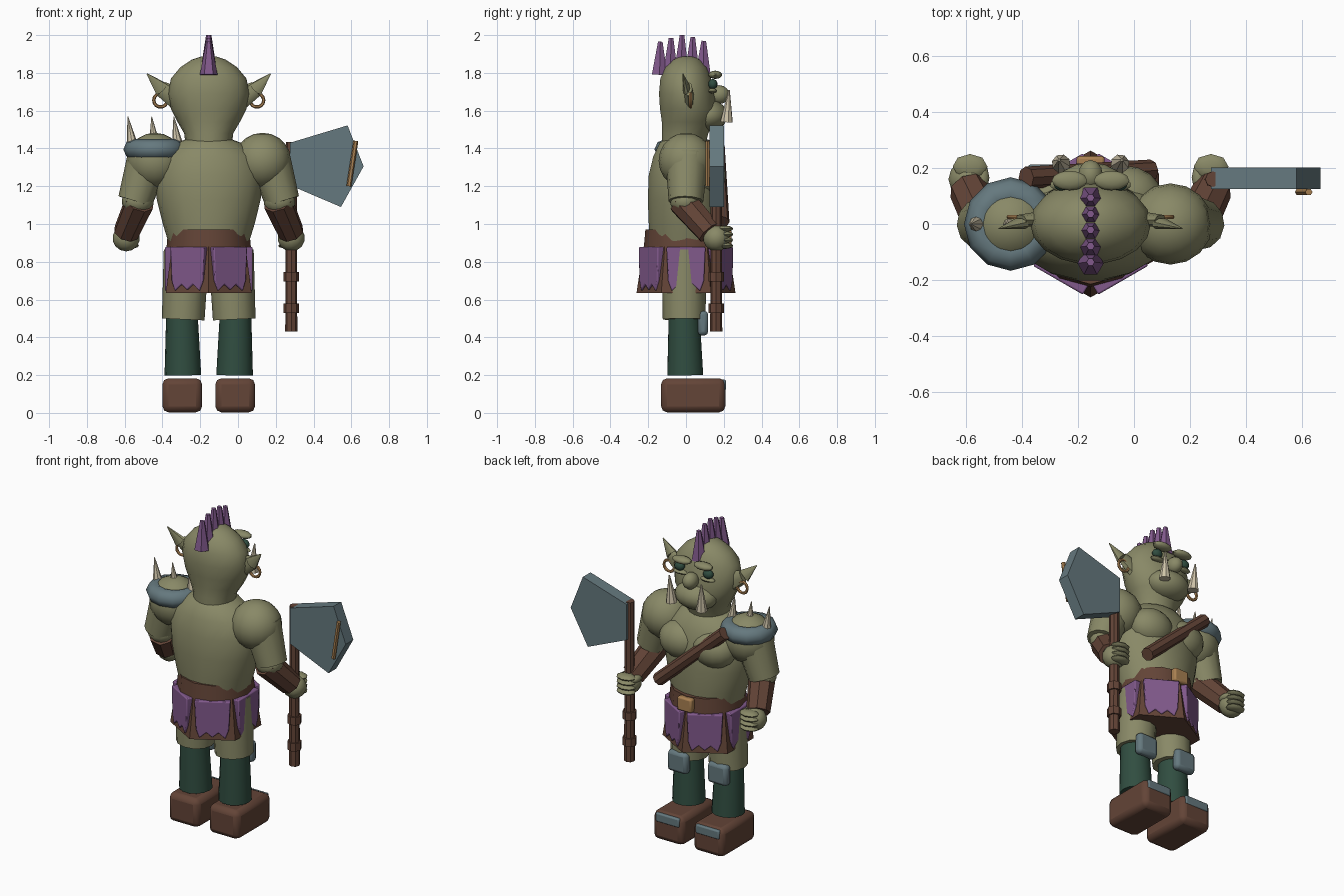
import bpy, bmesh, math
from mathutils import Vector, Matrix

if "Cube" in bpy.data.objects:
    bpy.data.objects.remove(bpy.data.objects["Cube"])

CX = -0.155  # body centre line


def mat(name, rgb):
    m = bpy.data.materials.new(name)
    m.diffuse_color = (*rgb, 1)
    m.use_nodes = True
    m.node_tree.nodes["Principled BSDF"].inputs["Base Color"].default_value = m.diffuse_color
    return m


SKIN = mat("olive_skin", (0.25, 0.25, 0.135))
BROWN = mat("brown_leather", (0.125, 0.058, 0.038))
PURPLE = mat("purple", (0.22, 0.10, 0.26))
GREEN = mat("dark_green", (0.03, 0.075, 0.052))
STEEL = mat("steel", (0.13, 0.19, 0.21))
GOLD = mat("gold", (0.40, 0.22, 0.085))
BONE = mat("bone", (0.62, 0.55, 0.40))


def finish(bm, name, material, smooth=None, bevel=0):
    bmesh.ops.recalc_face_normals(bm, faces=bm.faces)
    me = bpy.data.meshes.new(name)
    bm.to_mesh(me)
    bm.free()
    me.materials.append(material)
    ob = bpy.data.objects.new(name, me)
    bpy.context.collection.objects.link(ob)
    if bevel:
        b = ob.modifiers.new("bevel", "BEVEL")
        b.width, b.segments = bevel, 2
    if smooth:
        bpy.ops.object.select_all(action="DESELECT")
        ob.select_set(True)
        bpy.context.view_layer.objects.active = ob
        bpy.ops.object.shade_smooth_by_angle(angle=math.radians(smooth))
    return ob


def ball(name, c, r, material, n=16):
    bm = bmesh.new()
    bmesh.ops.create_uvsphere(bm, u_segments=n, v_segments=max(6, n * 5 // 8), radius=1,
                              matrix=Matrix.Translation(c) @ Matrix.Diagonal((*r, 1)))
    return finish(bm, name, material, 50)


def box(name, c, size, material, bevel=0.0, rot=Matrix()):
    bm = bmesh.new()
    bmesh.ops.create_cube(bm, size=1, matrix=Matrix.Translation(c) @ rot @ Matrix.Diagonal((*size, 1)))
    return finish(bm, name, material, 40 if bevel else None, bevel)


def rod(name, a, b, r1, r2, material, n=10, smooth=40, flat_y=1.0, turn=0.0):
    """Tapered cylinder from a to b."""
    a, b = Vector(a), Vector(b)
    d = b - a
    rot = Matrix() if abs(d.x) + abs(d.y) < 1e-6 else d.to_track_quat("Z", "Y").to_matrix().to_4x4()
    m = (Matrix.Translation((a + b) / 2) @ Matrix.Diagonal((1, flat_y, 1, 1)) @ rot
         @ Matrix.Rotation(turn, 4, "Z"))
    bm = bmesh.new()
    bmesh.ops.create_cone(bm, cap_ends=True, segments=n, radius1=r1, radius2=r2, depth=d.length, matrix=m)
    return finish(bm, name, material, smooth)


def loft(name, rings, material, n=18):
    """Stacked ellipses: (z, half width, back y, front y)."""
    bm = bmesh.new()
    loops = []
    for z, rx, y0, y1 in rings:
        loops.append([bm.verts.new((CX + rx * math.cos(t), (y0 + y1) / 2 + (y1 - y0) / 2 * math.sin(t), z))
                      for t in (2 * math.pi * i / n for i in range(n))])
    for lo, hi in zip(loops, loops[1:]):
        for i in range(n):
            bm.faces.new((lo[i], lo[(i + 1) % n], hi[(i + 1) % n], hi[i]))
    bm.faces.new(loops[0])
    bm.faces.new(loops[-1])
    return finish(bm, name, material, 50)


def plate(name, pts, depth, m, material, bevel=0):
    """Outline in local x/z, extruded along local y."""
    bm = bmesh.new()
    f = bm.faces.new([bm.verts.new((x, 0, z)) for x, z in pts])
    ext = bmesh.ops.extrude_face_region(bm, geom=[f])
    bmesh.ops.translate(bm, vec=(0, depth, 0), verts=[v for v in ext["geom"] if isinstance(v, bmesh.types.BMVert)])
    bmesh.ops.transform(bm, matrix=m, verts=bm.verts)
    return finish(bm, name, material, 40 if bevel else None, bevel)


def ring(name, c, major, minor, material, rot=Matrix(), nu=14, nv=6, squash=1.0):
    bm = bmesh.new()
    loops = []
    for i in range(nu):
        t = 2 * math.pi * i / nu
        loops.append([bm.verts.new(((major + minor * math.cos(p)) * math.cos(t),
                                    (major + minor * math.cos(p)) * math.sin(t), squash * minor * math.sin(p)))
                      for p in (2 * math.pi * j / nv for j in range(nv))])
    for i in range(nu):
        a, b = loops[i], loops[(i + 1) % nu]
        for j in range(nv):
            bm.faces.new((a[j], b[j], b[(j + 1) % nv], a[(j + 1) % nv]))
    bmesh.ops.transform(bm, matrix=Matrix.Translation(c) @ rot, verts=bm.verts)
    return finish(bm, name, material, 50)


# Torso and head
loft("torso", [(0.86, .20, -.19, .18), (1.0, .243, -.20, .19), (1.13, .275, -.205, .19), (1.26, .285, -.20, .185),
               (1.36, .25, -.175, .16), (1.43, .17, -.14, .12), (1.46, .09, -.10, .08)], SKIN)
loft("head", [(1.40, .12, -.13, .10), (1.48, .13, -.13, .12), (1.54, .165, -.13, .15), (1.61, .20, -.14, .165),
              (1.69, .216, -.145, .15), (1.77, .20, -.138, .135), (1.83, .15, -.11, .11),
              (1.87, .09, -.07, .075), (1.888, .035, -.03, .04)], SKIN)
ball("jaw", (CX, .115, 1.575), (.135, .105, .085), SKIN)
ball("nose", (CX, .175, 1.685), (.045, .055, .05), SKIN, 12)

# Mohawk of blunt spikes
for i, (y, top) in enumerate([(-.14, 1.965), (-.083, 1.985), (-.025, 2.0), (.032, 1.99), (.09, 1.97)]):
    rod(f"mohawk_spike_{i}", (CX, y, 1.79), (CX, y + .004, top), .047, .014, PURPLE, 6, None, 1, math.pi / 6)

# Mirrored body parts
for s, side in ((-1, "left"), (1, "right")):
    def p(dx, y, z):
        return (CX + s * dx, y, z)

    # Face
    ball(f"{side}_eye", p(.10, .142, 1.74), (.033, .025, .028), GREEN, 12)
    ball(f"{side}_brow", p(.075, .155, 1.79), (.065, .036, .022), SKIN, 12)
    ball(f"{side}_lower_lid", p(.095, .14, 1.705), (.05, .025, .014), SKIN, 10)
    rod(f"{side}_tusk", p(.105, .215, 1.54), p(.112, .228, 1.71), .034, .004, BONE, 8)
    rod(f"{side}_ear_base", p(.16, .02, 1.66), p(.25, .01, 1.715), .06, .042, SKIN, 8, 40, .5)
    rod(f"{side}_ear_tip", p(.25, .01, 1.715), p(.327, -.025, 1.795), .042, .003, SKIN, 8, 40, .5)
    ring(f"{side}_earring", p(.255, .025, 1.655), .036, .009, GOLD, Matrix.Rotation(math.pi / 2, 4, "X"))

    # Chest and arms
    ball(f"{side}_pectoral", p(.115, .10, 1.26), (.14, .11, .115), SKIN)
    ball(f"{side}_shoulder", p(.285, .0, 1.335), (.15, .145, .148), SKIN)
    rod(f"{side}_upper_arm", p(.315, .005, 1.36), p(.39, .0, 1.12), .115, .092, SKIN, 12)
    ball(f"{side}_elbow", p(.375, -.005, 1.12), (.085, .08, .07), SKIN, 12)
    rod(f"{side}_bracer", p(.365, -.02, 1.12), p(.437, .125, .955), .08, .07, BROWN, 8)
    ball(f"{side}_palm", p(.437, .16, .925), (.072, .07, .07), SKIN, 12)
    for k in range(4):
        z = .975 - .03 * k
        ball(f"{side}_finger_{k}", p(.43, .205, z), (.062, .045, .017), SKIN, 8)
    ball(f"{side}_thumb", p(.385, .165, .96), (.024, .05, .022), SKIN, 8)

    # Legs
    rod(f"{side}_thigh", p(.135, -.01, .495), p(.118, -.01, .86), .113, .12, SKIN, 12)
    rod(f"{side}_shin", p(.137, -.004, .20), p(.142, -.01, .53), .097, .083, GREEN, 14)
    box(f"{side}_knee_pad", p(.14, .09, .475), (.135, .055, .13), STEEL, .02)
    box(f"{side}_boot", p(.14, .038, .093), (.21, .34, .18), BROWN, .032)
    box(f"{side}_toe_plate", p(.14, .197, .148), (.165, .03, .055), STEEL, .008)

# Skirt, hanging panels, belt and buckle
rod("skirt", (CX, 0, .635), (CX, 0, .88), .262, .225, BROWN, 6, None)
for i in range(6):
    m = Matrix.Translation((CX, 0, 0)) @ Matrix.Rotation(math.radians(60 * i), 4, "Z")
    m = m @ Matrix.Rotation(math.pi / 2, 4, "Z") @ Matrix.Translation((0, -.232, 0))
    plate(f"skirt_panel_{i}", [(-.103, .878), (.103, .878), (.095, .70), (.075, .645), (.035, .68),
                               (0, .65), (-.035, .68), (-.075, .645), (-.095, .70)], .05, m, PURPLE, .006)
rod("belt", (CX, 0, .87), (CX, 0, .97), .224, .215, BROWN, 12)
box("belt_buckle", (CX, .222, .925), (.10, .04, .085), GOLD, .01)
rod("chest_strap", (-.385, .165, 1.41), (.06, .19, 1.01), .04, .04, BROWN, 8)

# Shoulder guard with spikes
SX = CX - .285
ring("shoulder_guard", (SX, 0, 1.395), .11, .057, STEEL, Matrix(), 12, 8, .95)
for i, (x, z, tx, r) in enumerate([(-.56, 1.42, -.583, .03), (-.445, 1.45, -.457, .024), (-.32, 1.42, -.34, .03)]):
    rod(f"guard_spike_{i}", (x, 0, z), (tx, 0, 1.568), r, .002, BONE, 8)

# Axe: handle, bands, blade and edge trim
AX, AY = .282, .16
rod("axe_handle", (AX, AY, .43), (AX, AY, 1.435), .032, .028, BROWN, 8)
for i, z in enumerate((.555, .72)):
    rod(f"handle_band_{i}", (AX, AY, z - .025), (AX, AY, z + .025), .041, .041, BROWN, 8)
plate("axe_blade", [(.275, 1.43), (.58, 1.522), (.665, 1.305), (.545, 1.09), (.275, 1.205)], .076,
      Matrix.Translation((0, .125, 0)), STEEL)
rod("blade_trim", (.587, .114, 1.2), (.624, .114, 1.44), .013, .013, GOLD, 6)
